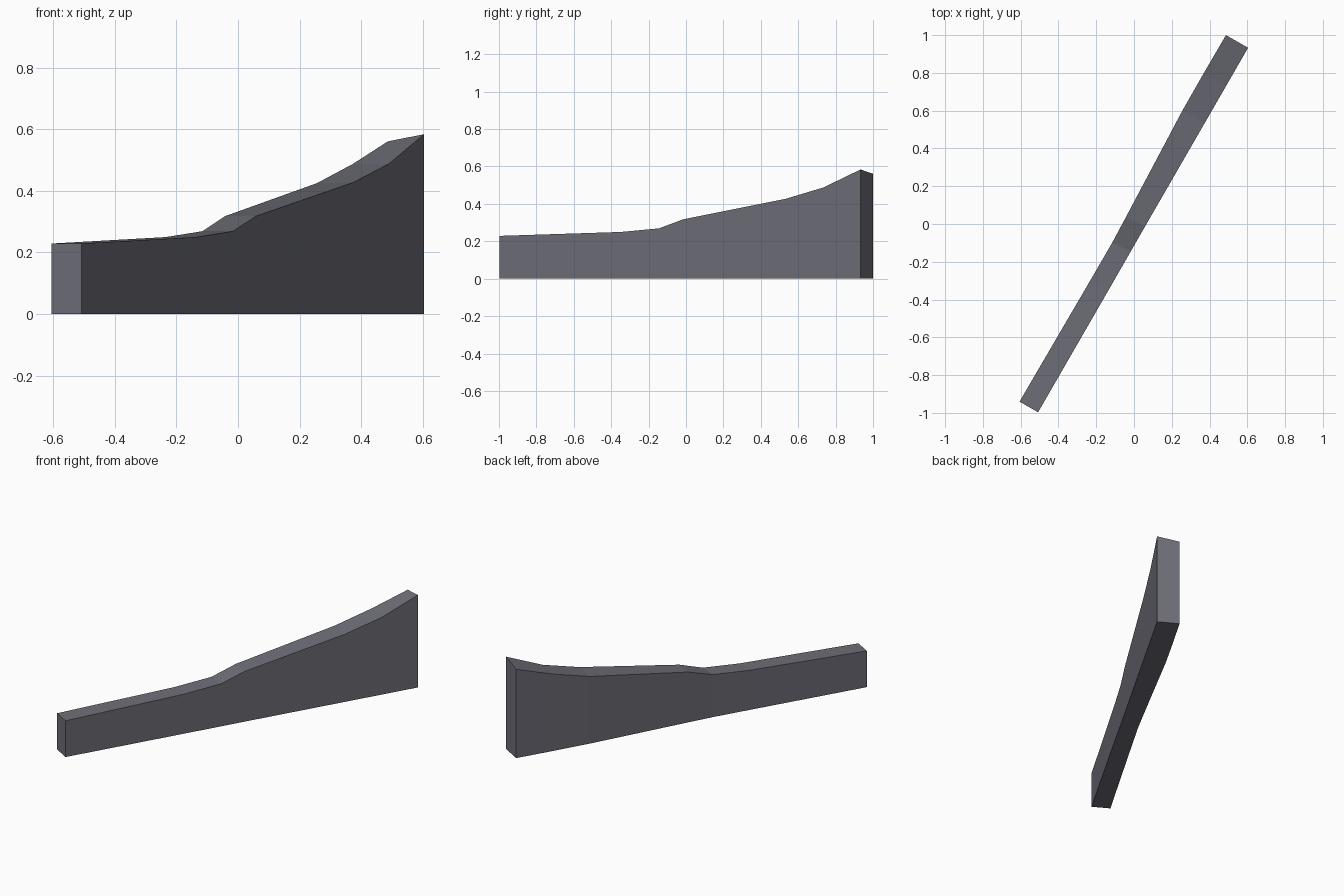
import bpy, bmesh

if "Cube" in bpy.data.objects:
    bpy.data.objects.remove(bpy.data.objects["Cube"])

# Stations along the wall: right x, y, height, then left x, y, height
STATIONS = [
    (-0.508, -0.997, 0.229, -0.606, -0.940, 0.229),
    (-0.133, -0.347, 0.250, -0.235, -0.305, 0.250),
    (-0.017, -0.145, 0.269, -0.116, -0.100, 0.269),
    (0.058, -0.014, 0.318, -0.042, 0.038, 0.318),
    (0.373, 0.532, 0.427, 0.256, 0.600, 0.425),
    (0.490, 0.735, 0.488, 0.372, 0.803, 0.487),
    (0.604, 0.933, 0.584, 0.487, 1.000, 0.561),
]

# Slate grey stone
mat = bpy.data.materials.new("slate_grey")
mat.diffuse_color = (0.156, 0.156, 0.188, 1.0)
mat.use_nodes = True
mat.node_tree.nodes["Principled BSDF"].inputs["Base Color"].default_value = mat.diffuse_color

# Wall swept through four-cornered sections
bm = bmesh.new()
rings = []
for rx, ry, rz, lx, ly, lz in STATIONS:
    corners = [(rx, ry, 0), (rx, ry, rz), (lx, ly, lz), (lx, ly, 0)]
    rings.append([bm.verts.new(c) for c in corners])
for a, b in zip(rings, rings[1:]):
    for i in range(4):
        j = (i + 1) % 4
        bm.faces.new((a[i], a[j], b[j], b[i]))
bm.faces.new(rings[0])
bm.faces.new(rings[-1])
bmesh.ops.recalc_face_normals(bm, faces=bm.faces[:])

mesh = bpy.data.meshes.new("sloped_wall")
bm.to_mesh(mesh)
bm.free()
mesh.materials.append(mat)
wall = bpy.data.objects.new("sloped_wall", mesh)
bpy.context.collection.objects.link(wall)
